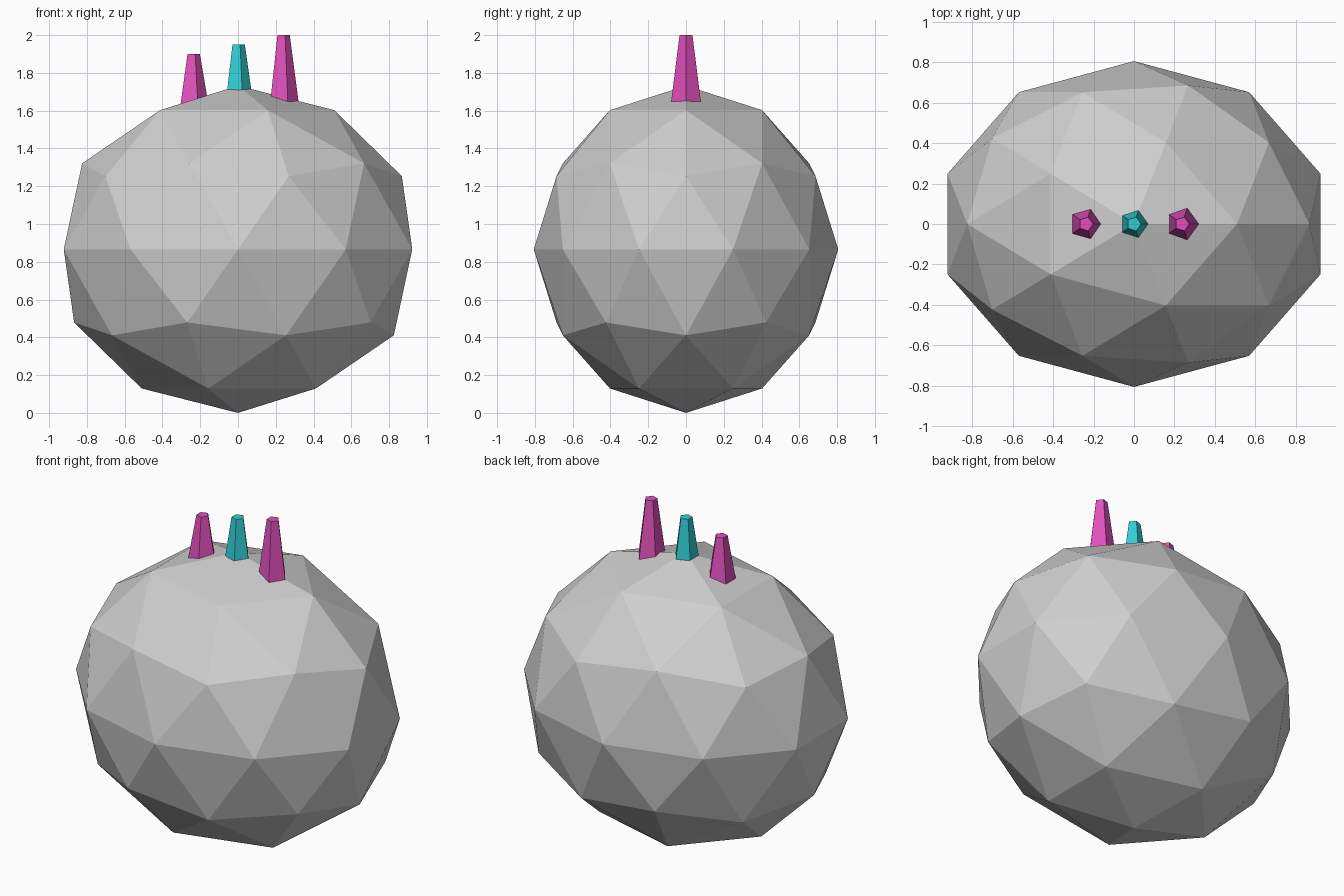
import bpy
import bmesh
from math import radians
from mathutils import Matrix

cube = bpy.data.objects.get("Cube")
if cube:
    bpy.data.objects.remove(cube, do_unlink=True)


def make_material(name, rgb):
    mat = bpy.data.materials.new(name)
    mat.use_nodes = True
    mat.diffuse_color = (*rgb, 1)
    mat.node_tree.nodes["Principled BSDF"].inputs["Base Color"].default_value = (*rgb, 1)
    return mat


def make_object(name, bm, mat):
    mesh = bpy.data.meshes.new(name)
    bm.to_mesh(mesh)
    bm.free()
    mesh.materials.append(mat)
    obj = bpy.data.objects.new(name, mesh)
    bpy.context.collection.objects.link(obj)
    return obj


grey = make_material("light_grey", (0.62, 0.62, 0.62))
magenta = make_material("magenta", (0.75, 0.08, 0.5))
cyan = make_material("cyan", (0.03, 0.62, 0.66))

# Faceted body: a stretched icosphere resting on the ground
HALF_HEIGHT = 0.866
bm = bmesh.new()
bmesh.ops.create_icosphere(
    bm, subdivisions=2, radius=1,
    matrix=Matrix.Translation((0, 0, HALF_HEIGHT)) @ Matrix.Diagonal((0.97, 0.806, HALF_HEIGHT, 1)))
make_object("body", bm, grey)


def spike(name, x, base, top, base_radius, mat):
    """Five-sided tapered spike with one corner towards +x."""
    bm = bmesh.new()
    bmesh.ops.create_cone(
        bm, cap_ends=True, segments=5, radius1=base_radius, radius2=0.036, depth=top - base,
        matrix=Matrix.Translation((x, 0, (base + top) / 2)) @ Matrix.Rotation(radians(-90), 4, "Z"))
    make_object(name, bm, mat)


# Row of three spikes on the crown
spike("right_spike", -0.238, 1.62, 1.90, 0.084, magenta)
spike("middle_spike", 0, 1.70, 1.95, 0.072, cyan)
spike("left_spike", 0.238, 1.645, 2.0, 0.083, magenta)
